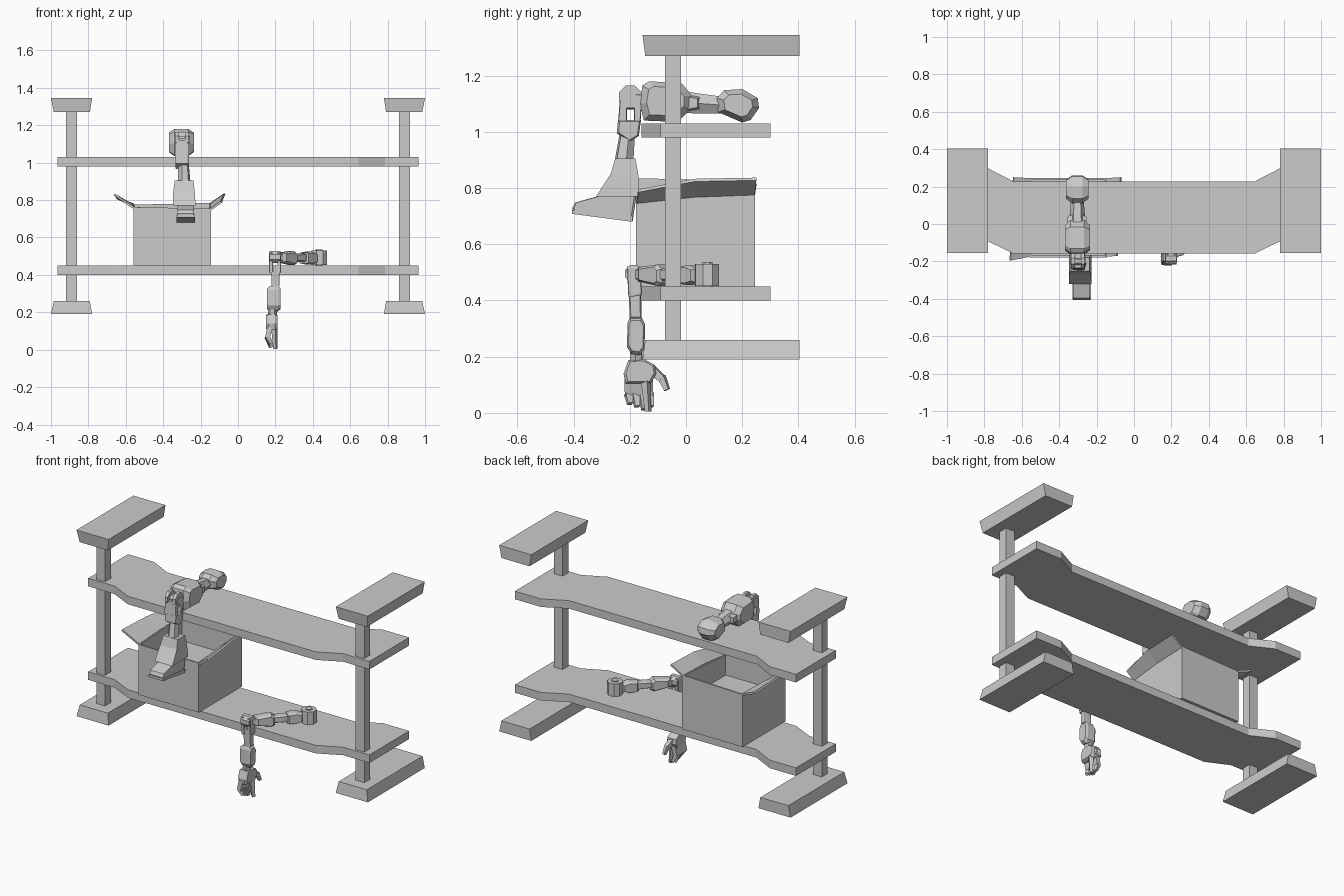
import bpy, bmesh, math
from mathutils import Vector, Matrix


def finish(name, bm, mat=None):
    bmesh.ops.recalc_face_normals(bm, faces=bm.faces)
    me = bpy.data.meshes.new(name)
    bm.to_mesh(me)
    bm.free()
    ob = bpy.data.objects.new(name, me)
    bpy.context.collection.objects.link(ob)
    if mat:
        ob.matrix_world = mat
    return ob


def loft(name, rings, mat=None, cap=True):
    bm = bmesh.new()
    rs = [[bm.verts.new(p) for p in r] for r in rings]
    n = len(rs[0])
    for a, b in zip(rs, rs[1:]):
        for i in range(n):
            bm.faces.new((a[i], a[(i + 1) % n], b[(i + 1) % n], b[i]))
    if cap:
        bm.faces.new(rs[0])
        bm.faces.new(rs[-1])
    return finish(name, bm, mat)


def slab(name, pts, xc, hw, inner=0.5, s=0.7, mat=None):
    """Side (y, z) profile made thick along x, with chamfered outer layers."""
    cy = sum(p[0] for p in pts) / len(pts)
    cz = sum(p[1] for p in pts) / len(pts)
    rings = []
    for x, k in ((-hw, s), (-hw * inner, 1), (hw * inner, 1), (hw, s)):
        rings.append([(xc + x, cy + (y - cy) * k, cz + (z - cz) * k) for y, z in pts])
    return loft(name, rings, mat)


def rect(x0, x1, y0, y1, z):
    return [(x0, y0, z), (x1, y0, z), (x1, y1, z), (x0, y1, z)]


def box(name, x0, x1, y0, y1, z0, z1, mat=None):
    return loft(name, [rect(x0, x1, y0, y1, z0), rect(x0, x1, y0, y1, z1)], mat)


def bar(name, a, b, r0, r1, sides=4, mat=None):
    a, b = Vector(a), Vector(b)
    bm = bmesh.new()
    bmesh.ops.create_cone(bm, cap_ends=True, segments=sides, radius1=r0, radius2=r1,
                          depth=(b - a).length)
    rot = (b - a).to_track_quat('Z', 'Y').to_matrix().to_4x4()
    bm.transform(Matrix.Translation((a + b) / 2) @ rot @ Matrix.Rotation(math.pi / sides, 4, 'Z'))
    return finish(name, bm, mat)


# Rack: end blocks and posts, mirrored left and right
for side, s in (("left", -1), ("right", 1)):
    for level, zw, zn in (("lower", 0.19, 0.26), ("upper", 1.345, 1.27)):
        loft(f"{level}_block_{side}", [rect(s * 1.0, s * 0.78, -0.155, 0.403, zw),
                                       rect(s * 0.985, s * 0.792, -0.145, 0.403, zn)])
    box(f"post_{side}", s * 0.92, s * 0.86, -0.075, -0.018, 0.25, 1.28)

# Shelves with stepped ends
half = [(0.645, -0.158), (0.785, -0.09), (0.965, -0.09), (0.965, 0.30), (0.785, 0.30), (0.645, 0.228)]
outline = half + [(-x, y) for x, y in reversed(half)]
for level, z in (("lower", 0.40), ("upper", 0.98)):
    loft(f"{level}_shelf", [[(x, y, z + d) for x, y in outline] for d in (0, 0.05)])

# Open carton with a raised floor
top = [(-0.56, -0.178, 0.762), (-0.145, -0.178, 0.755), (-0.145, 0.245, 0.785), (-0.56, 0.245, 0.775)]
inner_top = [(-0.55, -0.168, 0.762), (-0.155, -0.168, 0.755), (-0.155, 0.235, 0.785), (-0.55, 0.235, 0.775)]
loft("carton", [rect(-0.56, -0.145, -0.178, 0.245, 0.45), top, inner_top,
                rect(-0.55, -0.155, -0.168, 0.235, 0.63)])

# Carton flaps, bent in the middle
flaps = {
    "right": ([(-0.147, -0.175, 0.75), (-0.147, 0.03, 0.772), (-0.147, 0.245, 0.78)],
              [(-0.09, -0.17, 0.79), (-0.075, 0.03, 0.828), (-0.07, 0.25, 0.832)]),
    "left": ([(-0.558, -0.175, 0.76), (-0.558, 0.03, 0.77), (-0.558, 0.245, 0.775)],
             [(-0.662, -0.195, 0.83), (-0.655, 0.03, 0.825), (-0.645, 0.25, 0.81)]),
}
for side, (a, b) in flaps.items():
    bm = bmesh.new()
    va, vb = [bm.verts.new(p) for p in a], [bm.verts.new(p) for p in b]
    for i in range(2):
        bm.faces.new((va[i], va[i + 1], vb[i + 1], vb[i]))
    m = finish(f"carton_flap_{side}", bm).modifiers.new("thickness", 'SOLIDIFY')
    m.thickness, m.offset = 0.012, 0

# Leg: hip end, thigh, knee
slab("hip_end", [(0.11, 1.12), (0.135, 1.148), (0.2, 1.152), (0.255, 1.12), (0.26, 1.085),
                 (0.23, 1.042), (0.2, 1.033), (0.115, 1.07)], -0.303, 0.06, 0.45, 0.68)
bar("thigh_rod", (-0.303, -0.01, 1.105), (-0.303, 0.13, 1.095), 0.045, 0.034, 6)
slab("thigh_neck", [(-0.01, 1.135), (0.05, 1.125), (0.05, 1.08), (-0.01, 1.07)], -0.305, 0.05)
slab("thigh_shell", [(-0.155, 1.165), (-0.13, 1.18), (-0.015, 1.172), (0.02, 1.13), (0.02, 1.085),
                     (-0.03, 1.035), (-0.15, 1.04), (-0.165, 1.10)], -0.303, 0.067, 0.55, 0.72)
for s in (-1, 1):
    x = -0.30 + s * 0.026
    bar("knee_disc", (x - 0.01, -0.198, 1.125), (x + 0.01, -0.198, 1.125), 0.043, 0.043, 8)
bar("knee_axle", (-0.34, -0.198, 1.12), (-0.26, -0.198, 1.12), 0.024, 0.024, 8)

# Shin frame around its slot, then the stem
slab("shin_front", [(-0.235, 1.12), (-0.21, 1.12), (-0.21, 1.03), (-0.242, 1.03)], -0.30, 0.037, 0.7, 0.85)
slab("shin_back", [(-0.185, 1.14), (-0.155, 1.14), (-0.162, 1.03), (-0.185, 1.03)], -0.30, 0.037, 0.7, 0.85)
slab("shin_top", [(-0.225, 1.12), (-0.165, 1.12), (-0.165, 1.08), (-0.225, 1.08)], -0.30, 0.03)
slab("shin_bottom", [(-0.242, 1.042), (-0.16, 1.042), (-0.168, 0.985), (-0.2, 0.965), (-0.246, 0.995)],
     -0.298, 0.037, 0.7, 0.85)
bar("shin_stem", (-0.291, -0.208, 1.0), (-0.288, -0.222, 0.88), 0.028, 0.036, 6)

# Boot cuff flaring down to a wedge foot
loft("boot_cuff", [rect(-0.338, -0.238, -0.252, -0.18, 0.905),
                   rect(-0.346, -0.232, -0.268, -0.17, 0.85),
                   rect(-0.348, -0.226, -0.32, -0.165, 0.77)])
slab("foot", [(-0.29, 0.80), (-0.31, 0.772), (-0.395, 0.748), (-0.405, 0.728), (-0.40, 0.71),
              (-0.19, 0.68), (-0.175, 0.78)], -0.28, 0.046, 0.85, 0.94)
slab("sole", [(-0.405, 0.722), (-0.405, 0.708), (-0.192, 0.68), (-0.188, 0.70)], -0.28, 0.05, 0.95, 1.0)

# Upper arm resting on the lower shelf, in its own turned frame
arm = Matrix.Translation((0.2, -0.185, 0)) @ Matrix.Rotation(-math.radians(42), 4, 'Z')
slab("arm_sleeve", [(0.035, 0.518), (0.13, 0.528), (0.15, 0.512), (0.15, 0.462), (0.13, 0.452),
                    (0.035, 0.468)], 0, 0.034, 0.55, 0.75, arm)
slab("arm_rod", [(0.01, 0.51), (0.25, 0.515), (0.25, 0.468), (0.01, 0.475)], 0, 0.024, 0.6, 0.7, arm)
slab("arm_cuff", [(0.22, 0.52), (0.27, 0.525), (0.31, 0.512), (0.31, 0.465), (0.27, 0.455), (0.22, 0.46)],
     0, 0.033, 0.5, 0.8, arm)
bar("shoulder_drum", (0, 0.35, 0.452), (0, 0.35, 0.53), 0.045, 0.045, 8, arm)
bar("shoulder_hub", (0, 0.35, 0.45), (0, 0.35, 0.536), 0.02, 0.02, 8, arm)

# Elbow at the shelf edge
bar("elbow_joint", (0.168, -0.185, 0.495), (0.228, -0.185, 0.495), 0.034, 0.034, 8)
for s in (-1, 1):
    slab("elbow_fork", [(-0.21, 0.52), (-0.16, 0.52), (-0.158, 0.42), (-0.205, 0.41)],
         0.198 + s * 0.022, 0.01, 0.8, 0.9)

# Forearm hanging down
slab("forearm_upper", [(-0.205, 0.45), (-0.16, 0.45), (-0.158, 0.33), (-0.2, 0.33)], 0.2, 0.022, 0.6, 0.8)
slab("forearm_shell", [(-0.2, 0.34), (-0.158, 0.34), (-0.145, 0.315), (-0.148, 0.225), (-0.165, 0.205),
                       (-0.195, 0.21), (-0.21, 0.235), (-0.208, 0.32)], 0.192, 0.036, 0.6, 0.82)
bar("wrist", (0.187, -0.178, 0.22), (0.183, -0.175, 0.17), 0.024, 0.024, 6)

# Hand: palm, curled fingers, thumb
slab("palm", [(-0.205, 0.188), (-0.15, 0.192), (-0.11, 0.17), (-0.105, 0.14), (-0.125, 0.105),
              (-0.215, 0.105), (-0.222, 0.14)], 0.18, 0.03, 0.6, 0.85)
for i in range(4):
    y, low = -0.205 + i * 0.025, 0.012 + abs(i - 2) * 0.01
    bar("finger_base", (0.17, y, 0.12), (0.157, y, 0.062), 0.019, 0.018)
    bar("finger_tip", (0.157, y, 0.068), (0.177, y + 0.006, low), 0.018, 0.012)
bar("finger_heel", (0.195, -0.143, 0.115), (0.2, -0.135, 0.005), 0.018, 0.012)
bar("thumb_base", (0.18, -0.125, 0.155), (0.19, -0.085, 0.122), 0.024, 0.018)
bar("thumb_tip", (0.189, -0.088, 0.13), (0.197, -0.067, 0.082), 0.018, 0.012)
